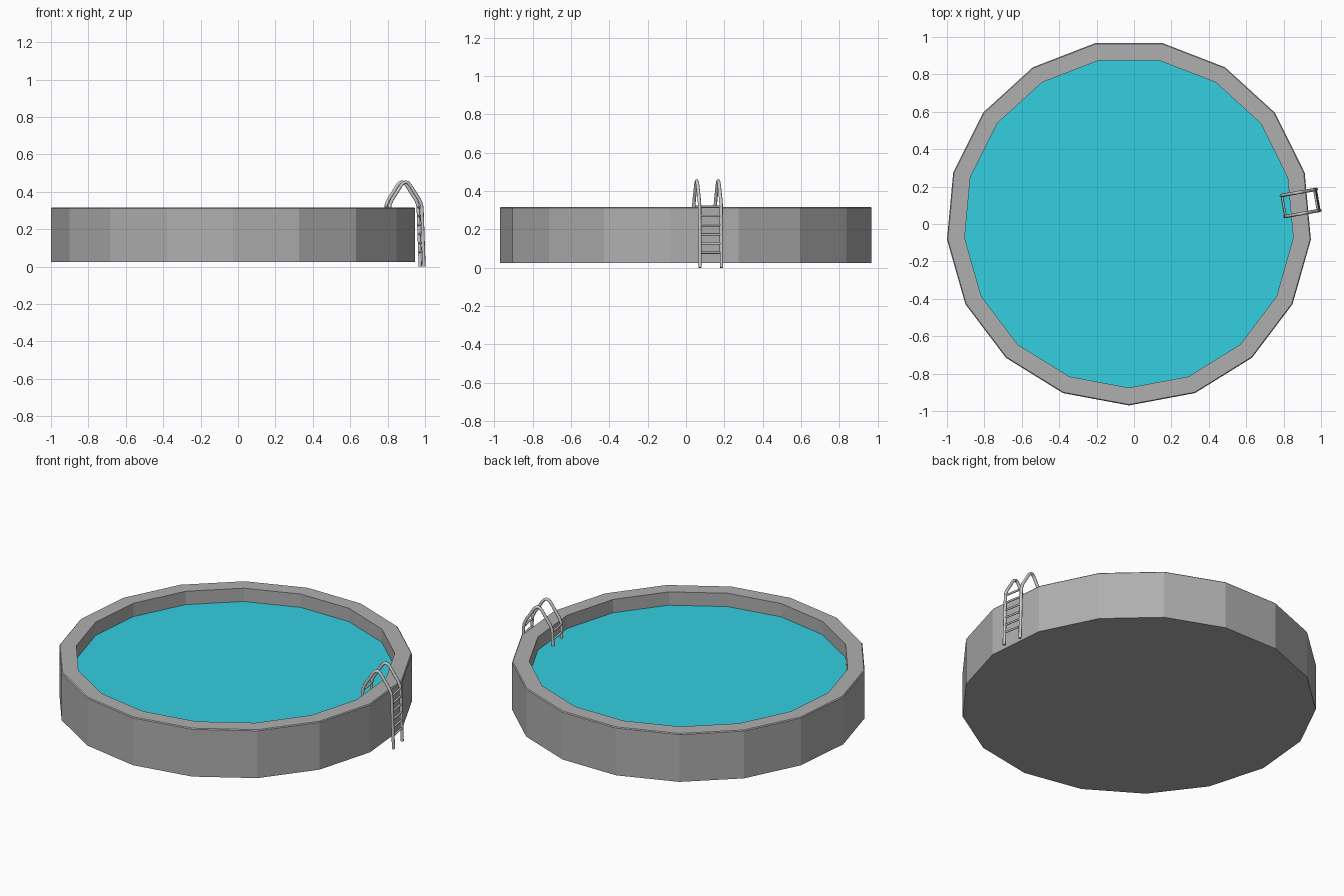
import bpy, bmesh, math
from mathutils import Vector

if "Cube" in bpy.data.objects:
    bpy.data.objects.remove(bpy.data.objects["Cube"])

SIDES = 17
CX, CY = -0.027, 0.007      # pool centre


def material(name, rgb):
    m = bpy.data.materials.new(name)
    m.diffuse_color = (*rgb, 1)
    m.use_nodes = True
    m.node_tree.nodes["Principled BSDF"].inputs["Base Color"].default_value = m.diffuse_color
    return m


GREY = material("pool grey", (0.43, 0.43, 0.43))
BLUE = material("water blue", (0.033, 0.62, 0.745))
STEEL = material("ladder steel", (0.6, 0.6, 0.6))


def ring(bm, r, z):
    return [bm.verts.new((CX + r * math.cos(a), CY + r * math.sin(a), z))
            for a in (-math.pi / 2 + 2 * math.pi * k / SIDES for k in range(SIDES))]


def lathe(name, profile, mat, close_start=True, close_end=True):
    """17-sided body from (radius, height) pairs, capped at both ends."""
    bm = bmesh.new()
    rings = [ring(bm, r, z) for r, z in profile]
    for a, b in zip(rings, rings[1:]):
        for i in range(SIDES):
            j = (i + 1) % SIDES
            bm.faces.new((a[i], a[j], b[j], b[i]))
    if close_start:
        bm.faces.new(rings[0][::-1])
    if close_end:
        bm.faces.new(rings[-1])
    me = bpy.data.meshes.new(name)
    bm.to_mesh(me)
    bm.free()
    me.materials.append(mat)
    obj = bpy.data.objects.new(name, me)
    bpy.context.collection.objects.link(obj)
    return obj


# Pool tub: outer wall, narrow bevel, flat rim, inner wall, floor
lathe("pool_wall", [(0.977, 0.025), (0.977, 0.312), (0.972, 0.317),
                    (0.882, 0.317), (0.882, 0.06)], GREY)

# Water surface
lathe("water", [(0.882, 0.236)], BLUE, close_start=False)

# Ladder frame: u points outwards, v along the rungs
ANG = math.radians(10)
BASE = Vector((0.887, 0.112, 0))
U = Vector((math.cos(ANG), math.sin(ANG), 0))
V = Vector((-math.sin(ANG), math.cos(ANG), 0))
HALF = 0.057


def place(u, v, z):
    return BASE + U * u + V * v + Vector((0, 0, z))


def tube(name, points, radius):
    cu = bpy.data.curves.new(name + "_path", 'CURVE')
    cu.dimensions = '3D'
    cu.bevel_depth = radius
    cu.bevel_resolution = 2
    cu.use_fill_caps = True
    sp = cu.splines.new('POLY')
    sp.points.add(len(points) - 1)
    for p, co in zip(sp.points, points):
        p.co = (*co, 1)
    tmp = bpy.data.objects.new(name + "_tmp", cu)
    bpy.context.collection.objects.link(tmp)
    dg = bpy.context.evaluated_depsgraph_get()
    me = bpy.data.meshes.new_from_object(tmp.evaluated_get(dg))
    bpy.data.objects.remove(tmp)
    me.materials.clear()
    me.materials.append(STEEL)
    obj = bpy.data.objects.new(name, me)
    bpy.context.collection.objects.link(obj)


# Side rails: up the outside, over the rim, down into the water
half_rail = [(0.088, 0.31), (0.085, 0.333), (0.074, 0.358),
             (0.026, 0.433), (0.013, 0.448)]
rail = ([(0.099, 0.0)] + half_rail + [(0.0, 0.453)]
        + [(-u, z) for u, z in reversed(half_rail)] + [(-0.096, 0.08)])
for side, label in ((-1, "front"), (1, "back")):
    tube("ladder_rail_" + label, [place(u, side * HALF, z) for u, z in rail], 0.009)

# Rungs on both legs
for i in range(6):
    z = 0.078 + i * 0.048
    u = 0.099 - 0.011 * z / 0.31
    for sign, label in ((1, "outer"), (-1, "inner")):
        if sign < 0 and i == 0:
            continue
        tube(f"ladder_rung_{label}_{i + 1}",
             [place(sign * u, -HALF, z), place(sign * u, HALF, z)], 0.006)
